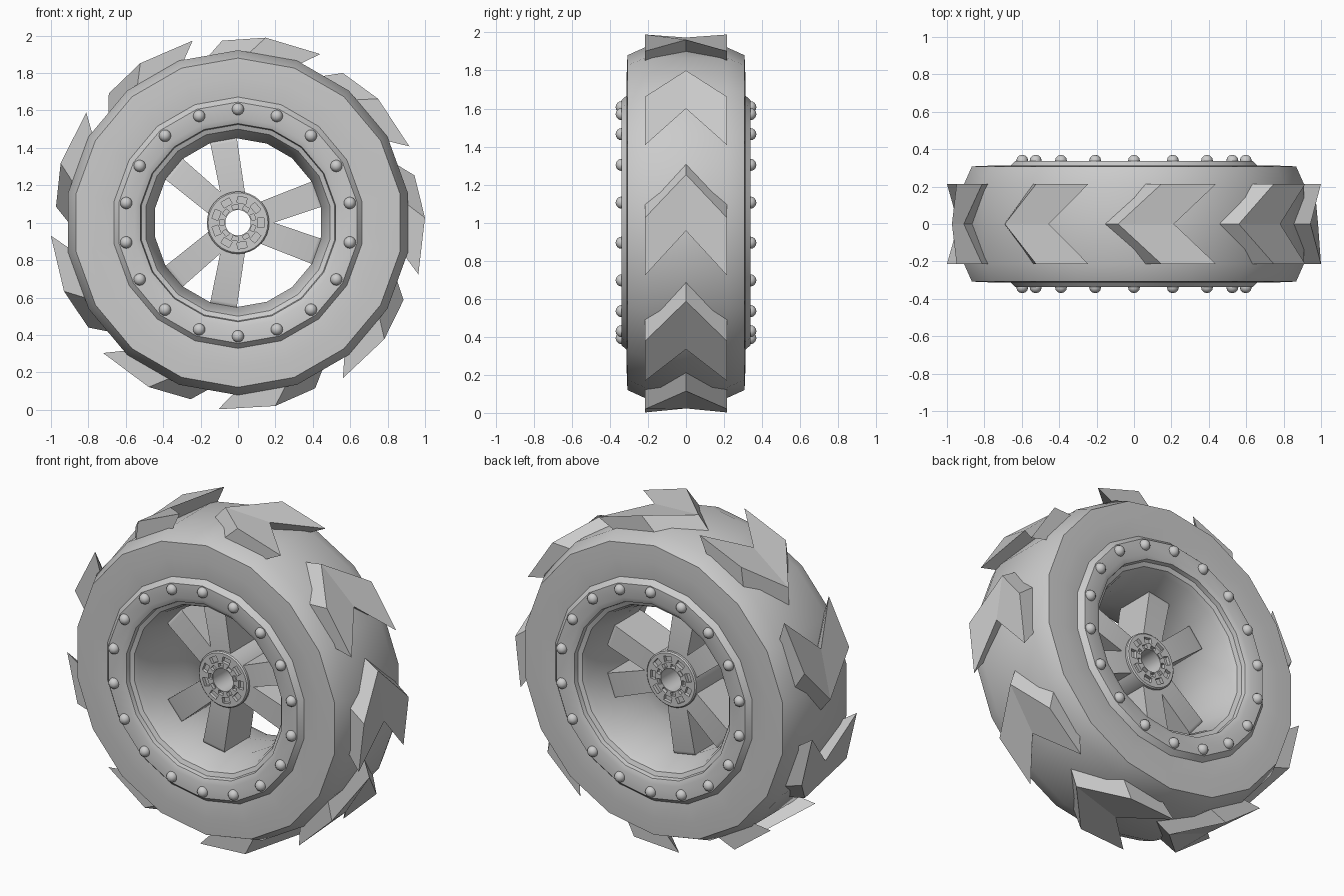
import bpy, bmesh
from math import sin, cos, pi, radians
from mathutils import Matrix, Vector

if "Cube" in bpy.data.objects:
    bpy.data.objects.remove(bpy.data.objects["Cube"])

AXLE = Vector((0, 0, 1))
N = 18


def polar(r, deg, y):
    return Vector((r * cos(radians(deg)), y, 1 + r * sin(radians(deg))))


def finish(bm, name, smooth=None):
    bmesh.ops.recalc_face_normals(bm, faces=bm.faces)
    me = bpy.data.meshes.new(name)
    bm.to_mesh(me)
    bm.free()
    ob = bpy.data.objects.new(name, me)
    bpy.context.collection.objects.link(ob)
    if smooth:
        bpy.ops.object.select_all(action='DESELECT')
        ob.select_set(True)
        bpy.context.view_layer.objects.active = ob
        bpy.ops.object.shade_smooth_by_angle(angle=radians(smooth))
    return ob


def revolve(name, half, n=N, smooth=30):
    """Spin a half profile (radius, y), mirrored across y = 0, round the axle."""
    loop = half + [(r, -y) for r, y in reversed(half)]
    bm = bmesh.new()
    rings = [[bm.verts.new(polar(r, 90 + 360 * i / n, y)) for r, y in loop] for i in range(n)]
    m = len(loop)
    for i in range(n):
        a, b = rings[i], rings[(i + 1) % n]
        for j in range(m):
            k = (j + 1) % m
            bm.faces.new((a[j], a[k], b[k], b[j]))
    return finish(bm, name, smooth)


def add_box(bm, deg, r, y, size):
    """Box whose local x points outwards from the axle."""
    mat = (Matrix.Translation(AXLE) @ Matrix.Rotation(radians(-deg), 4, 'Y')
           @ Matrix.Translation((r, y, 0)) @ Matrix.Diagonal((*size, 1)))
    return bmesh.ops.create_cube(bm, size=1, matrix=mat)['verts']


# tyre carcass
revolve("tyre", [(0.56, 0.29), (0.66, 0.308), (0.78, 0.312), (0.88, 0.308), (0.922, 0.215)], smooth=35)

# rim: bolted flange, stepped lip and tapering barrel
revolve("rim", [(0.60, 0.28), (0.675, 0.305), (0.645, 0.338), (0.56, 0.338), (0.53, 0.325),
                (0.525, 0.30), (0.50, 0.29), (0.485, 0.26), (0.45, 0.10)])

# chevron tread blocks: centre leads, arms trail, undercut trailing face
bm = bmesh.new()
for k in range(9):
    t = 104 - 40 * k
    top, base = [], []
    for y, lead, trail, rl, rt in ((-0.215, 17.5, 0, 1.0, 1.003),
                                   (0, 31, 13.5, 0.977, 0.985),
                                   (0.215, 17.5, 0, 1.0, 1.003)):
        top.append([bm.verts.new(polar(rl, t + lead, y)), bm.verts.new(polar(rt, t + trail, y))])
        base.append([bm.verts.new(polar(0.905, t + lead + 5, y)),
                     bm.verts.new(polar(0.905, t + trail + 5, y))])
    for i in (0, 1):
        for s in (top, base):
            bm.faces.new((s[i][0], s[i + 1][0], s[i + 1][1], s[i][1]))
        for e in (0, 1):
            bm.faces.new((top[i][e], top[i + 1][e], base[i + 1][e], base[i][e]))
    for i in (0, 2):
        bm.faces.new((top[i][0], top[i][1], base[i][1], base[i][0]))
finish(bm, "tread_blocks")

# round bolts on both flanges
bm = bmesh.new()
for side in (-1, 1):
    for k in range(N):
        bmesh.ops.create_uvsphere(bm, u_segments=12, v_segments=8, radius=0.032,
                                  matrix=Matrix.Translation(polar(0.607, 90 + 20 * k, side * 0.338)))
finish(bm, "flange_bolts", 60)

# three pairs of spokes with rounded feet at the barrel
bm = bmesh.new()
for centre in (0, 120, 240):
    for d in (-20, 20):
        vs = add_box(bm, centre + d, 0.29, 0, (0.34, 0.25, 0.145))
        for v in vs:  # slight taper to the hub
            off = v.co - AXLE
            if off.x ** 2 + off.z ** 2 < 0.06:
                side = Vector((-sin(radians(centre + d)), 0, cos(radians(centre + d))))
                v.co -= side * off.dot(side) * 0.12
        ends = [e for e in {e for v in vs for e in v.link_edges}
                if all((v.co - AXLE).xz.length > 0.4 for v in e.verts)
                and abs(e.verts[0].co.y - e.verts[1].co.y) < 0.01]
        bmesh.ops.bevel(bm, geom=ends, offset=0.03, segments=3, profile=0.5, affect='EDGES')
finish(bm, "spokes", 35)

# hub with a bore and two rings of slots on each face
hub = revolve("hub", [(0.068, 0.145), (0.16, 0.145), (0.167, 0.138)], n=32)
bm = bmesh.new()
for side in (-1, 1):
    for k in range(9):
        add_box(bm, 80 + 40 * k, 0.122, side * 0.145, (0.034, 0.04, 0.05))
        add_box(bm, 60 + 40 * k, 0.085, side * 0.145, (0.022, 0.04, 0.032))
cutter = finish(bm, "hub_slot_cutter")
cutter.hide_render = True
cutter.hide_viewport = True
mod = hub.modifiers.new("slots", 'BOOLEAN')
mod.operation = 'DIFFERENCE'
mod.solver = 'EXACT'
mod.object = cutter
